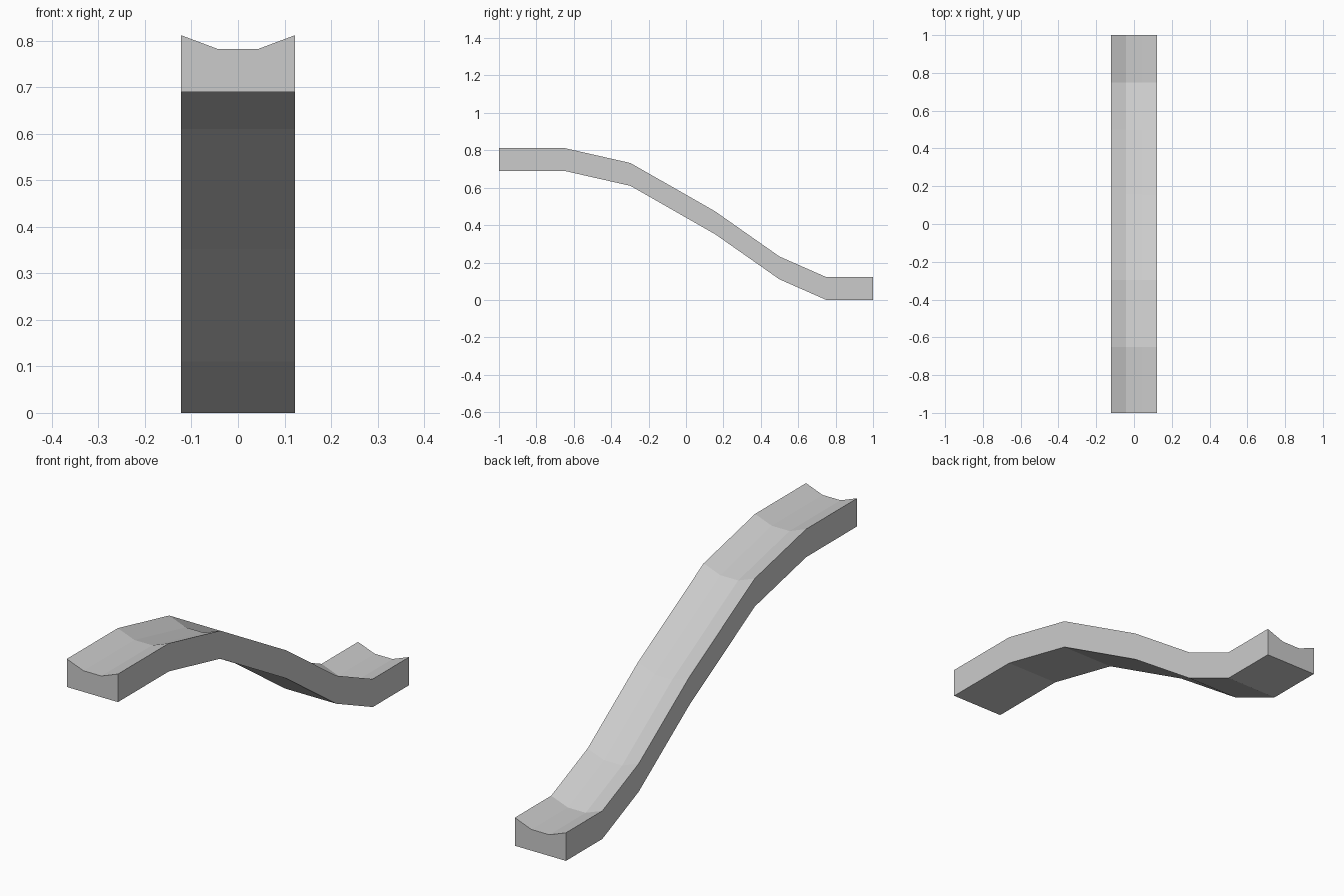
import bpy, bmesh

if "Cube" in bpy.data.objects:
    bpy.data.objects.remove(bpy.data.objects["Cube"])

# Slide path (y, z of the underside), from the high front to the low back
path = [(-1, 0.69), (-0.65, 0.69), (-0.297, 0.61), (0.155, 0.352),
        (0.5, 0.11), (0.75, 0), (1, 0)]
# Cross-section (x, height above underside) with a shallow channel on top
section = [(-0.123, 0), (0.123, 0), (0.123, 0.122), (0.043, 0.092),
           (-0.043, 0.092), (-0.123, 0.122)]

# Sweep the upright section along the path
bm = bmesh.new()
rings = [[bm.verts.new((x, y, z + h)) for x, h in section] for y, z in path]
n = len(section)
for a, b in zip(rings, rings[1:]):
    for i in range(n):
        j = (i + 1) % n
        bm.faces.new((a[i], a[j], b[j], b[i]))

# Close both ends
bm.faces.new(rings[0])
bm.faces.new(rings[-1][::-1])
bmesh.ops.recalc_face_normals(bm, faces=bm.faces)

mesh = bpy.data.meshes.new("slide_chute")
bm.to_mesh(mesh)
bm.free()
slide = bpy.data.objects.new("slide_chute", mesh)
bpy.context.collection.objects.link(slide)
